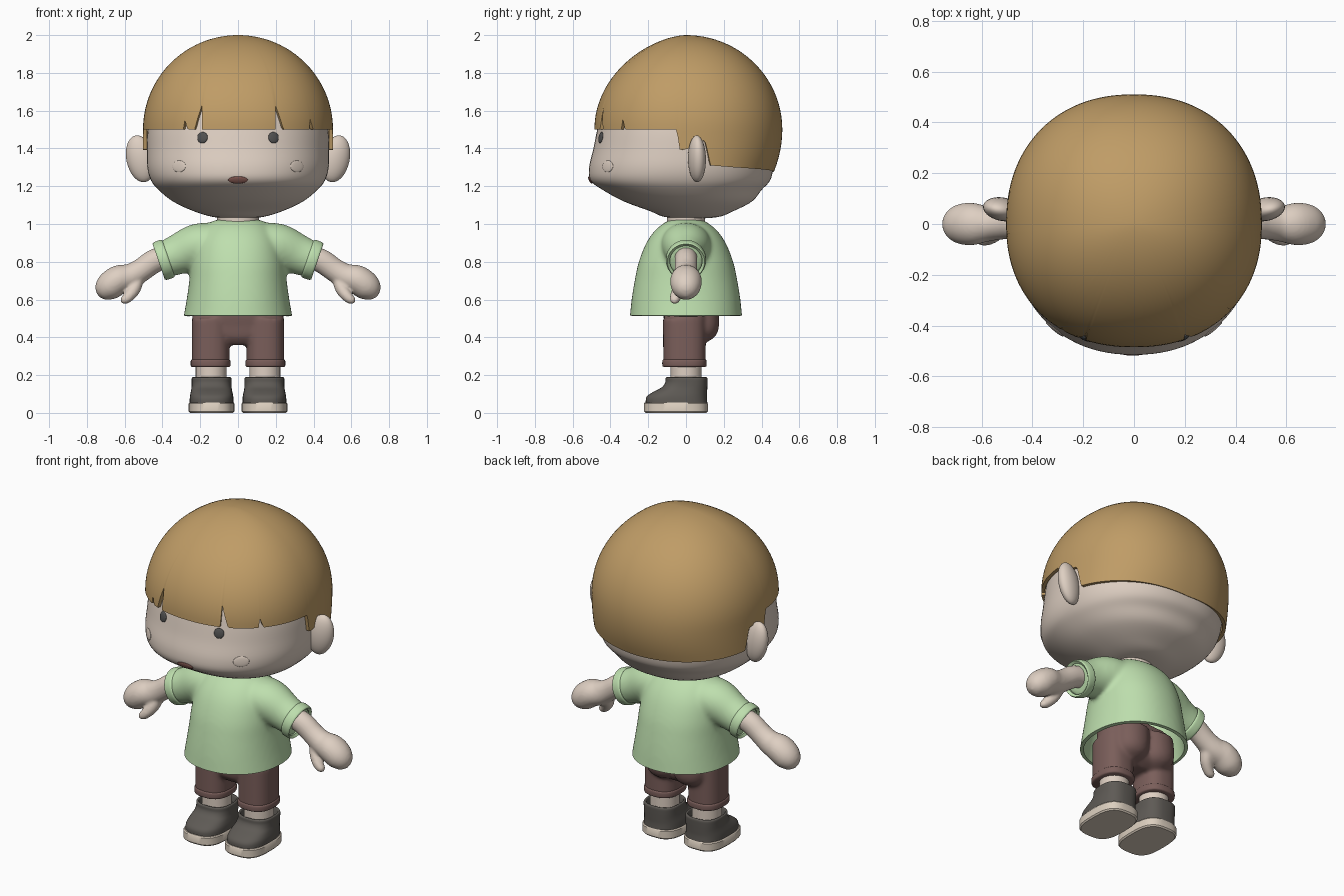
import bpy, bmesh
from math import sin, cos, pi, radians
from mathutils import Vector, Matrix

cube = bpy.data.objects.get("Cube")
if cube:
    bpy.data.objects.remove(cube, do_unlink=True)


def material(name, code):
    rgb = [int(code[i:i + 2], 16) / 255 for i in (0, 2, 4)]
    col = [c / 12.92 if c < 0.04 else ((c + 0.055) / 1.055) ** 2.4 for c in rgb] + [1]
    m = bpy.data.materials.new(name)
    m.use_nodes = True
    m.diffuse_color = col
    m.node_tree.nodes["Principled BSDF"].inputs["Base Color"].default_value = col
    return m


SKIN = material("skin", "DECFC2")
HAIR = material("golden brown hair", "BF9C66")
SHIRT = material("pale green cloth", "BEDFAE")
SHORTS = material("plum brown cloth", "7A5E5A")
SHOE = material("charcoal canvas", "5E5A55")
SOLE = material("cream rubber", "DCCFBF")
EYE = material("dark grey", "505050")
MOUTH = material("dull red", "80564F")


def power(v, p):
    return (abs(v) ** (2 / p)) * (1 if v >= 0 else -1)


def spline(rows, steps):
    """Smooth rows of numbers with a Catmull-Rom curve."""
    out = []
    for i in range(len(rows) - 1):
        a, b, c, d = (rows[min(max(i + k, 0), len(rows) - 1)] for k in (-1, 0, 1, 2))
        for s in range(steps):
            t = s / steps
            out.append([0.5 * (2 * q + (r - p) * t + (2 * p - 5 * q + 4 * r - s2) * t * t
                               + (3 * q - p - 3 * r + s2) * t ** 3)
                        for p, q, r, s2 in zip(a, b, c, d)])
    return out + [list(rows[-1])]


def bridge(bm, rings):
    n = len(rings[0])
    for lo, hi in zip(rings, rings[1:]):
        for i in range(n):
            j = (i + 1) % n
            bm.faces.new((lo[i], lo[j], hi[j], hi[i]))


def tube(bm, rows, p=2.0, steps=5, n=48, flat=True, cap=True, side=1):
    """Rows are x, y, z, half width, half depth; rings stay level if flat."""
    rows = spline(rows, steps)
    mids = [Vector((r[0] * side, r[1], r[2])) for r in rows]
    rings = []
    for i, r in enumerate(rows):
        t = Vector((0, 0, 1))
        if not flat:
            t = (mids[min(i + 1, len(rows) - 1)] - mids[max(i - 1, 0)]).normalized()
        u = Vector((0, 1, 0)).cross(t).normalized()
        v = t.cross(u)
        a, b = max(r[3], 0.001), max(r[4], 0.001)
        rings.append([bm.verts.new(mids[i] + u * a * power(cos(k * 2 * pi / n), p)
                                   + v * b * power(sin(k * 2 * pi / n), p)) for k in range(n)])
    bridge(bm, rings)
    if cap:
        bm.faces.new(rings[0])
        bm.faces.new(rings[-1])


def bake(ob):
    dg = bpy.context.evaluated_depsgraph_get()
    me = bpy.data.meshes.new_from_object(ob.evaluated_get(dg))
    ob.modifiers.clear()
    ob.data = me


def finish(name, bm, mat, voxel=0, smooth=8, cut=None, thick=0, angle=40):
    """Turn a bmesh into a shaded object, optionally fused, cut open and thickened."""
    bmesh.ops.recalc_face_normals(bm, faces=bm.faces)
    me = bpy.data.meshes.new(name)
    bm.to_mesh(me)
    bm.free()
    ob = bpy.data.objects.new(name, me)
    bpy.context.collection.objects.link(ob)
    if voxel:
        rm = ob.modifiers.new("fuse", 'REMESH')
        rm.mode, rm.voxel_size = 'VOXEL', voxel
        sm = ob.modifiers.new("soften", 'SMOOTH')
        sm.factor, sm.iterations = 0.5, smooth
        bake(ob)
    if cut is not None:
        b = bmesh.new()
        b.from_mesh(ob.data)
        bmesh.ops.bisect_plane(b, geom=b.verts[:] + b.edges[:] + b.faces[:],
                               plane_co=(0, 0, cut), plane_no=(0, 0, 1), clear_inner=True)
        b.to_mesh(ob.data)
        b.free()
    if thick:
        so = ob.modifiers.new("thickness", 'SOLIDIFY')
        so.thickness, so.offset = thick, -1
        bake(ob)
    ob.data.materials.clear()
    ob.data.materials.append(mat)
    bpy.ops.object.select_all(action='DESELECT')
    ob.select_set(True)
    bpy.context.view_layer.objects.active = ob
    bpy.ops.object.shade_smooth_by_angle(angle=radians(angle))
    return ob


def ball(name, mat, matrix):
    bm = bmesh.new()
    bmesh.ops.create_uvsphere(bm, u_segments=32, v_segments=16, radius=1, matrix=matrix)
    return finish(name, bm, mat, angle=80)


def simple(name, mat, rows, **kw):
    bm = bmesh.new()
    thick = kw.pop("thick", 0)
    tube(bm, rows, **kw)
    return finish(name, bm, mat, thick=thick)


# Head and neck
head = simple("head", SKIN, [
    (0, .03, 1.027, 0, 0), (0, .03, 1.037, .13, .14), (0, .03, 1.07, .24, .225),
    (0, .01, 1.12, .345, .34), (0, -.02, 1.18, .42, .42), (0, -.03, 1.23, .46, .475),
    (0, -.025, 1.3, .48, .488), (0, -.01, 1.4, .482, .48), (0, 0, 1.5, .478, .47),
    (0, .01, 1.6, .46, .455), (0, .015, 1.75, .4, .38), (0, .015, 1.88, .28, .25),
    (0, .02, 1.95, .1, .1)], p=2.2, n=96)
simple("neck", SKIN, [(0, 0, .96, .11, .1), (0, 0, 1.07, .11, .1)])

# Hair shell with a stepped hemline and cut notches in the fringe
HEM = [(0, 1.5), (1.49, 1.5), (1.52, 1.39), (1.6, 1.4), (1.64, 1.45), (1.74, 1.44),
       (1.81, 1.31), (2.1, 1.3), (3.2, 1.275)]
NOTCHES = [(.38, .08, .13), (-.365, -.07, .13), (-.57, .05, .065), (.83, .05, .065)]


def hem(phi):
    a = abs(phi)
    for (a0, z0), (a1, z1) in zip(HEM, HEM[1:]):
        if a0 <= a <= a1:
            z = z0 + (z1 - z0) * (a - a0) / (a1 - a0)
            break
    for start, width, height in NOTCHES:
        d = (phi - start) / width
        if 0 <= d <= 1:
            z += height * (1 - d)
    return z


def hair_point(phi, t):
    low = hem(phi)
    z = low + (2 - low) * sin(t * pi / 2)
    c = max(0, 1 - (max(z - 1.5, 0) / .5) ** 2) ** .5
    tuck = 1 - .07 * (max(1.5 - z, 0) / .2) ** 2
    depth = .485 * c ** 1.2 if cos(phi) > 0 else .51 * c * tuck
    return (.503 * c * power(sin(phi), 2.2), -depth * power(cos(phi), 2.2), z)


bm = bmesh.new()
N = 360
bridge(bm, [[bm.verts.new(hair_point(-pi + 2 * pi * i / N, j / 30)) for i in range(N)]
            for j in range(31)])
bmesh.ops.remove_doubles(bm, verts=bm.verts, dist=.0005)
finish("hair", bm, HAIR, thick=.02)


# Face details laid on the head surface
def on_face(name, mat, x, z, w, h, depth):
    bpy.context.view_layer.update()
    hit, loc, nor, _ = head.ray_cast((x, -2, z), (0, 1, 0))
    turn = nor.to_track_quat('Z', 'Y').to_matrix().to_4x4()
    ball(name, mat, Matrix.Translation(loc) @ turn @ Matrix.Diagonal((w, h, depth, 1)))


on_face("mouth", MOUTH, 0, 1.233, .052, .021, .008)
for s, tag in ((1, "left"), (-1, "right")):
    on_face(tag + "_eye", EYE, s * .188, 1.457, .029, .03, .009)
    on_face(tag + "_cheek", SKIN, s * .312, 1.305, .045, .031, .006)
    ball(tag + "_ear", SKIN, Matrix.Translation((s * .517, .058, 1.345))
         @ Matrix.Rotation(s * radians(12), 4, 'Y') @ Matrix.Rotation(s * radians(12), 4, 'Z')
         @ Matrix.Diagonal((.075, .046, .126, 1)))

# Shirt: body and sleeves fused, then opened at the hem
bm = bmesh.new()
tube(bm, [(0, 0, .44, .3, .305), (0, 0, .515, .287, .297), (0, 0, .6, .272, .288),
          (0, 0, .7, .258, .272), (0, 0, .8, .248, .25), (0, 0, .9, .225, .21),
          (0, 0, .97, .185, .16), (0, 0, 1.015, .135, .1), (0, 0, 1.025, .08, .06)], p=2.15)
for s in (1, -1):
    tube(bm, [(.05, 0, .9, .1, .13), (.2, 0, .885, .12, .13), (.32, 0, .838, .106, .1),
              (.405, 0, .805, .094, .094)], flat=False, side=s)
finish("shirt", bm, SHIRT, voxel=.012, smooth=12, cut=.515, thick=.02)

# Shorts: pelvis, seat and legs fused
bm = bmesh.new()
tube(bm, [(0, 0, .36, .12, .07), (0, .01, .4, .2, .11), (0, .01, .46, .235, .12),
          (0, .01, .52, .24, .13), (0, 0, .62, .24, .12)], p=2.4)
for s in (1, -1):
    tube(bm, [(.145, -.008, .25, .1, .112), (.145, -.008, .5, .1, .114)], p=2.5, side=s)
    tube(bm, [(.09, .06, .36, .02, .02), (.09, .08, .4, .08, .07), (.09, .09, .46, .1, .085),
              (.085, .09, .57, .1, .08)], side=s)
finish("shorts", bm, SHORTS, voxel=.01, smooth=8)

for s, tag in ((1, "left"), (-1, "right")):
    # Sleeve cuff
    simple(tag + "_cuff", SHIRT, [(.368, 0, .819, .1, .1), (.378, 0, .8155, .106, .106),
                                  (.41, 0, .804, .105, .105), (.42, 0, .8005, .099, .099)],
           flat=False, cap=False, thick=.018, side=s)
    # Arm, mitten hand and thumb
    bm = bmesh.new()
    tube(bm, [(.36, 0, .83, .06, .06), (.44, 0, .805, .063, .06), (.51, 0, .757, .062, .06),
              (.57, 0, .722, .068, .068), (.635, 0, .703, .077, .083), (.69, 0, .662, .072, .076),
              (.725, 0, .628, .042, .045), (.738, 0, .615, 0, 0)], flat=False, side=s)
    tube(bm, [(.53, -.01, .7, .03, .04), (.55, -.035, .655, .034, .036),
              (.58, -.055, .615, .029, .03), (.608, -.06, .592, .02, .022),
              (.62, -.06, .582, 0, 0)], flat=False, side=s)
    finish(tag + "_arm", bm, SKIN, voxel=.008, smooth=5)
    # Shorts hem, lower leg and shoe
    simple(tag + "_shorts_hem", SHORTS, [(.145, -.008, .243, .098, .11), (.145, -.008, .25, .105, .117),
                                         (.145, -.008, .275, .105, .117), (.145, -.008, .283, .099, .111)],
           p=2.5, side=s)
    simple(tag + "_lower_leg", SKIN, [(.142, 0, .12, .082, .082), (.142, 0, .27, .082, .082)], side=s)
    simple(tag + "_shoe", SHOE, [
        (.14, -.05, .05, .116, .163), (.14, -.049, .085, .115, .16), (.14, -.03, .112, .11, .142),
        (.14, -.008, .135, .106, .121), (.14, .002, .16, .105, .112), (.14, .003, .183, .105, .111),
        (.14, .003, .189, .098, .104), (.14, .003, .183, .092, .098), (.14, .003, .15, .088, .09)],
        p=2.7, steps=3, side=s)
    simple(tag + "_sole", SOLE, [(.14, -.053, 0, .114, .162), (.14, -.053, .008, .121, .169),
                                 (.14, -.053, .05, .121, .169), (.14, -.053, .056, .116, .164)],
           p=3, steps=1, side=s)
